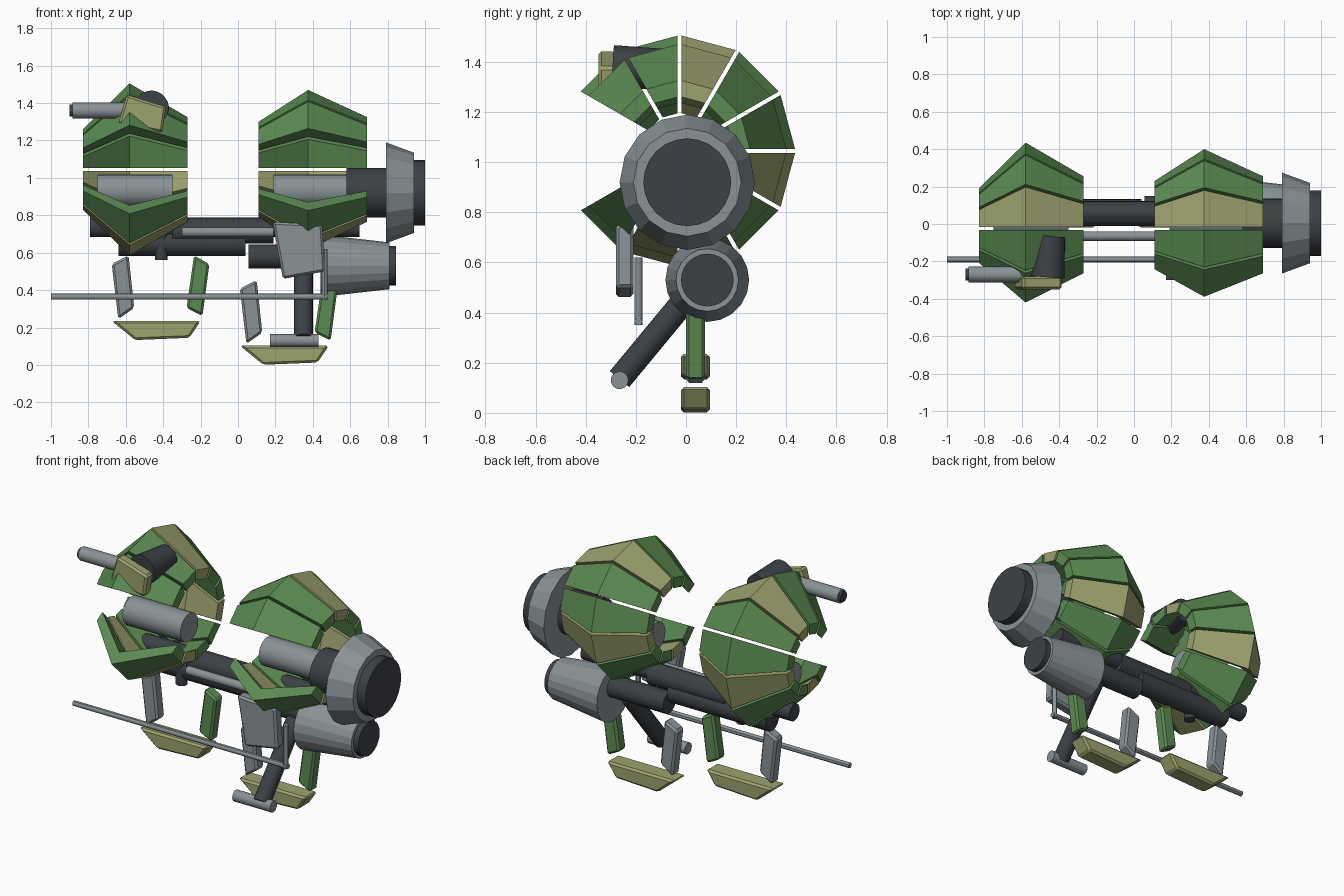
import bpy, bmesh, math
from mathutils import Vector

if "Cube" in bpy.data.objects:
    bpy.data.objects.remove(bpy.data.objects["Cube"])


def material(name, rgb):
    m = bpy.data.materials.new(name)
    m.diffuse_color = (*rgb, 1)
    m.use_nodes = True
    m.node_tree.nodes["Principled BSDF"].inputs["Base Color"].default_value = m.diffuse_color
    return m


GREEN = material("leaf green", (0.105, 0.26, 0.085))
KHAKI = material("khaki", (0.34, 0.36, 0.155))
GREY = material("steel grey", (0.25, 0.29, 0.31))
DARK = material("charcoal", (0.045, 0.053, 0.062))


def finish(name, bm, mats, smooth=False):
    bmesh.ops.recalc_face_normals(bm, faces=bm.faces)
    me = bpy.data.meshes.new(name)
    bm.to_mesh(me)
    bm.free()
    for m in mats:
        me.materials.append(m)
    ob = bpy.data.objects.new(name, me)
    bpy.context.collection.objects.link(ob)
    if smooth:
        bpy.ops.object.select_all(action='DESELECT')
        ob.select_set(True)
        bpy.context.view_layer.objects.active = ob
        bpy.ops.object.shade_smooth_by_angle(angle=math.radians(30))
    return ob


def tube(name, a, b, r1, mat, r2=None, sides=24, smooth=True):
    """Cylinder or cone frustum between two points."""
    a, b = Vector(a), Vector(b)
    d = b - a
    bm = bmesh.new()
    bmesh.ops.create_cone(bm, cap_ends=True, segments=sides, radius1=r1,
                          radius2=r1 if r2 is None else r2, depth=d.length)
    rot = Vector((0, 0, 1)).rotation_difference(d).to_matrix().to_4x4()
    bmesh.ops.transform(bm, matrix=rot, verts=bm.verts)
    bmesh.ops.translate(bm, vec=(a + b) / 2, verts=bm.verts)
    return finish(name, bm, [mat], smooth)


def xtube(name, x0, x1, y, z, r, mat, **kw):
    return tube(name, (x0, y, z), (x1, y, z), r, mat, **kw)


def plate(name, outline, y0, y1, mat, bevel=0.012, shift=(0, 0)):
    """Front outline (x, z) extruded along y, with small chamfers."""
    bm = bmesh.new()
    pts = [(x + shift[0], z + shift[1]) for x, z in outline]
    f = bm.faces.new([bm.verts.new((x, y0, z)) for x, z in pts])
    new = bmesh.ops.extrude_face_region(bm, geom=[f])["geom"]
    bmesh.ops.translate(bm, vec=(0, y1 - y0, 0),
                        verts=[v for v in new if isinstance(v, bmesh.types.BMVert)])
    ob = finish(name, bm, [mat])
    mod = ob.modifiers.new("chamfer", 'BEVEL')
    mod.width = bevel
    mod.segments = 1
    return ob


# Segmented armour shells, open at the front
CY, CZ, GAP = -0.025, 1.045, 0.008
KHAKI_SEGMENTS = {2, 5, 8 - 1}


def shell(name, profile):
    bm = bmesh.new()
    section = profile + [(x, r - t) for (x, r), t in
                         zip(reversed(profile), (0.065, 0.09, 0.065))]
    for i in range(10):
        rings = []
        for step, side in ((i, 1), (i + 1, -1)):
            a = math.radians(-60 + 30 * step)
            ring = []
            for x, r in section:
                y = CY + r * math.sin(a) + side * GAP * math.cos(a)
                z = CZ + r * math.cos(a) - side * GAP * math.sin(a)
                ring.append(bm.verts.new((x, y, z)))
            rings.append(ring)
        p, q = rings
        n = len(section)
        faces = [bm.faces.new((p[k], p[(k + 1) % n], q[(k + 1) % n], q[k]))
                 for k in range(n)]
        # end caps split along the ridge
        for ring in rings:
            faces.append(bm.faces.new((ring[0], ring[1], ring[4], ring[5])))
            faces.append(bm.faces.new((ring[1], ring[2], ring[3], ring[4])))
        for f in faces:
            f.material_index = 1 if i in (2, 5, 9) else 0
    finish(name, bm, [GREEN, KHAKI])


# segment 9 is the lower front lip; the khaki one sits just below it
def recolour(name):
    for f in bpy.data.objects[name].data.polygons:
        k = f.index // 10
        f.material_index = 1 if k in (2, 5, 8) else 0


for nm, prof in (("left_shell", [(-0.83, 0.215), (-0.58, 0.46), (-0.27, 0.28)]),
                 ("right_shell", [(0.11, 0.255), (0.375, 0.425), (0.69, 0.28)])):
    shell(nm, prof)
    recolour(nm)

# Grey cores inside the shells
xtube("left_core", -0.75, -0.35, 0.02, 0.93, 0.088, GREY)
xtube("right_core", 0.19, 0.60, 0.02, 0.93, 0.088, GREY)

# Upper engine
xtube("upper_engine_neck", 0.58, 0.80, 0.005, 0.92, 0.132, DARK)
xtube("upper_engine_ring", 0.79, 0.94, 0.005, 0.92, 0.27, GREY, r2=0.215,
      sides=16, smooth=False)
xtube("upper_engine_nozzle", 0.93, 1.0, 0.005, 0.92, 0.175, DARK)

# Lower engine
xtube("lower_engine_pipe", 0.055, 0.48, 0.085, 0.58, 0.065, DARK)
xtube("lower_engine_body", 0.44, 0.81, 0.085, 0.53, 0.167, GREY, r2=0.125,
      sides=20, smooth=False)
xtube("lower_engine_nozzle", 0.80, 0.845, 0.085, 0.53, 0.105, DARK)

# Spine tubes joining both halves
xtube("spine_tube", -0.79, 0.65, 0.06, 0.735, 0.052, DARK)
xtube("spine_sleeve", -0.35, 0.19, 0.055, 0.715, 0.067, DARK)
xtube("lower_spine_tube", -0.64, 0.04, 0.065, 0.65, 0.068, DARK)
xtube("spine_rail", -0.30, 0.19, -0.065, 0.71, 0.026, GREY)
tube("spine_peg", (-0.41, 0.03, 0.56), (-0.41, 0.03, 0.74), 0.034, DARK)

# Long thin lance with its upright
xtube("lance", -1.0, 0.48, -0.19, 0.365, 0.016, GREY, sides=12)
tube("lance_upright", (0.462, -0.19, 0.35), (0.462, -0.19, 0.62), 0.016, GREY, sides=12)

# Front shield plate
plate("front_shield", [(0.185, 0.765), (0.45, 0.75), (0.465, 0.50), (0.24, 0.46)],
      -0.28, -0.21, GREY)

# Slanted leg with foot bar
tube("front_leg", (0.35, 0.07, 0.54), (0.35, -0.265, 0.135), 0.05, DARK)
xtube("foot_bar", 0.17, 0.43, -0.265, 0.13, 0.035, GREY)

# Two landing skids, the second a shifted repeat
for side, off in (("left", (0, 0)), ("right", (0.685, -0.132))):
    plate(side + "_skid", [(-0.675, 0.235), (-0.20, 0.235), (-0.26, 0.145), (-0.55, 0.133)],
          -0.02, 0.095, KHAKI, shift=off)
    plate(side + "_grey_strut", [(-0.675, 0.54), (-0.585, 0.585), (-0.555, 0.305), (-0.64, 0.245)],
          0.0, 0.075, GREY, shift=off)
    plate(side + "_green_strut", [(-0.235, 0.585), (-0.153, 0.54), (-0.19, 0.262), (-0.275, 0.305)],
          0.0, 0.075, GREEN, shift=off)

# Small gun on the left shell
tube("gun_drum", (-0.463, -0.285, 1.375), (-0.445, -0.065, 1.375), 0.092, DARK, r2=0.076)
plate("gun_block", [(-0.595, 1.445), (-0.385, 1.38), (-0.405, 1.243), (-0.64, 1.29)],
      -0.35, -0.28, KHAKI)
xtube("gun_barrel", -0.885, -0.58, -0.27, 1.36, 0.042, GREY)
xtube("gun_muzzle", -0.90, -0.88, -0.27, 1.36, 0.032, DARK)
